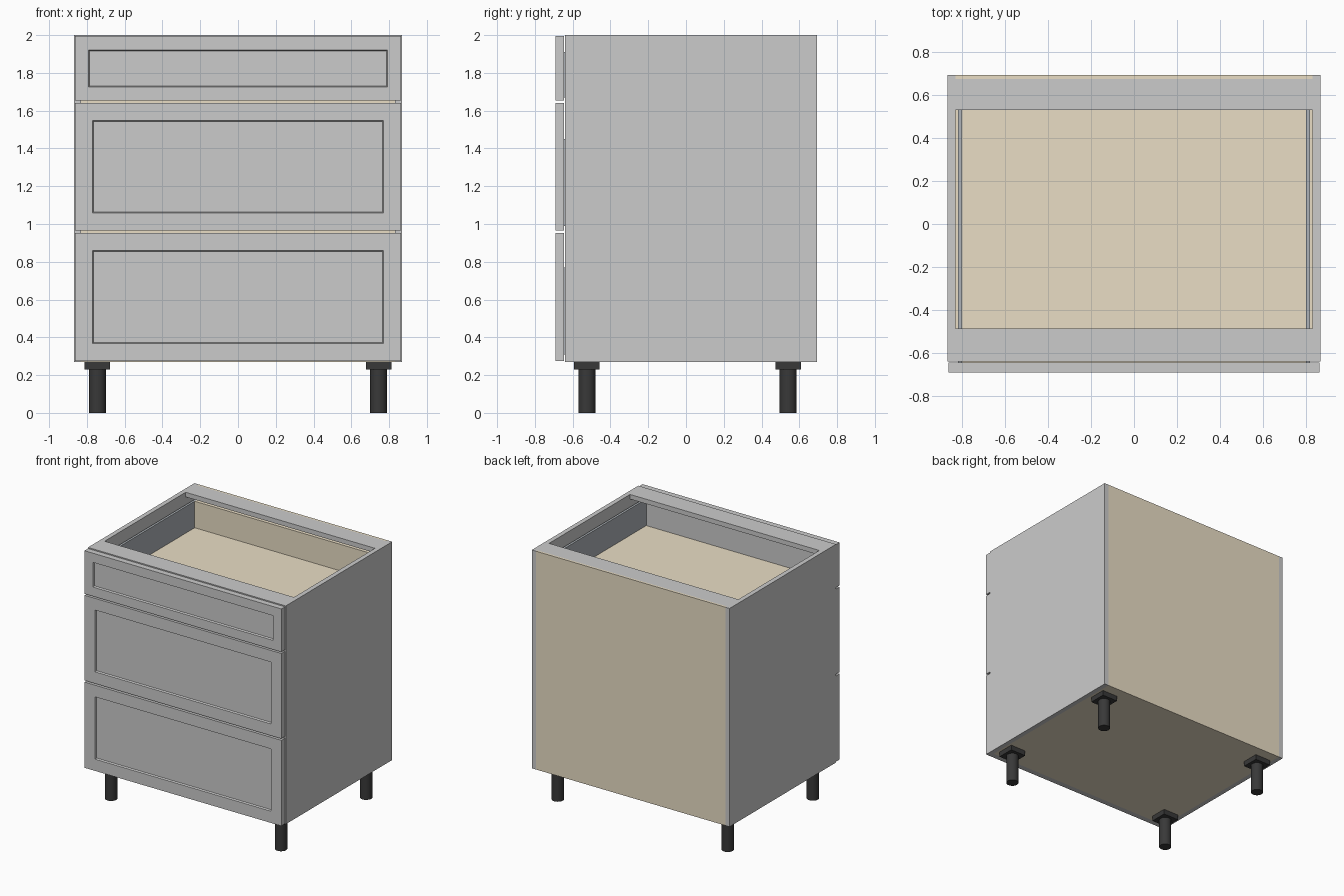
import bpy, bmesh, math

if "Cube" in bpy.data.objects:
    bpy.data.objects.remove(bpy.data.objects["Cube"])


def material(name, rgb):
    m = bpy.data.materials.new(name)
    m.diffuse_color = (*rgb, 1)
    m.use_nodes = True
    m.node_tree.nodes["Principled BSDF"].inputs["Base Color"].default_value = m.diffuse_color
    return m


TAN = material("chipboard", (0.82, 0.73, 0.56))
DARK = material("black_plastic", (0.04, 0.04, 0.04))
METAL = material("drawer_metal", (0.42, 0.45, 0.48))


def box(name, x, y, z, mat=None, frame=None):
    """Box from (min, max) ranges; frame gives a recessed panel on the -y face."""
    bm = bmesh.new()
    bmesh.ops.create_cube(bm, size=1)
    for v in bm.verts:
        v.co = [r[0] if c < 0 else r[1] for c, r in zip(v.co, (x, y, z))]
    if frame:
        bm.normal_update()
        face = min(bm.faces, key=lambda f: f.calc_center_median().y)
        bmesh.ops.inset_region(bm, faces=[face], thickness=frame)
        bmesh.ops.inset_region(bm, faces=[face], thickness=0.007)
        for v in face.verts:
            v.co.y += 0.014
    me = bpy.data.meshes.new(name)
    bm.to_mesh(me)
    bm.free()
    ob = bpy.data.objects.new(name, me)
    bpy.context.collection.objects.link(ob)
    if mat:
        me.materials.append(mat)
    return ob


W, T = 0.867, 0.037            # half width, board thickness
IN = W - T                     # inner half width
BOT, TOP = 0.27, 2.0
FRONT, BACK = -0.64, 0.693


def span(side, a, b):
    return tuple(sorted((side * a, side * b)))


# Carcass
for s, label in ((-1, "left"), (1, "right")):
    box(f"{label}_side_panel", span(s, IN, W), (FRONT, BACK), (BOT, TOP))
box("bottom_panel", (-IN, IN), (FRONT, 0.675), (BOT, BOT + T), TAN)
box("back_panel", (-IN, IN), (0.675, BACK), (BOT, TOP), TAN)
box("front_rail", (-IN, IN), (FRONT, -0.485), (TOP - T, TOP))
box("back_rail", (-IN, IN), (0.53, 0.675), (TOP - T, TOP))

# Drawers: front bottom, front top, frame width, box floor, box top
drawers = {
    "top": (1.653, 1.994, 0.103, 1.70, 1.91),
    "middle": (0.966, 1.641, 0.131, 1.02, 1.45),
    "bottom": (0.274, 0.953, 0.131, 0.34, 0.77),
}
for name, (z0, z1, frame, floor, rim) in drawers.items():
    box(f"{name}_drawer_front", (-0.863, 0.863), (-0.69, -0.645), (z0, z1), None, frame)
    box(f"{name}_drawer_floor", (-0.80, 0.80), (-0.645, 0.60), (floor - 0.03, floor), TAN)
    box(f"{name}_drawer_back", (-0.80, 0.80), (0.60, 0.635), (floor - 0.03, rim), TAN)
    for s, label in ((-1, "left"), (1, "right")):
        box(f"{name}_drawer_{label}_side", span(s, 0.80, 0.818), (-0.645, 0.635),
            (floor - 0.03, rim), METAL)

# Legs with mounting plates
for s, label in ((-1, "left"), (1, "right")):
    for y, where in ((-0.525, "front"), (0.541, "back")):
        x = s * 0.745
        box(f"{where}_{label}_leg_plate", (x - 0.068, x + 0.068),
            (y - 0.068, y + 0.068), (0.23, BOT), DARK)
        bpy.ops.mesh.primitive_cylinder_add(vertices=32, radius=0.045, depth=0.23,
                                            location=(x, y, 0.115))
        leg = bpy.context.object
        leg.name = f"{where}_{label}_leg"
        leg.data.materials.append(DARK)
        bpy.ops.object.shade_smooth_by_angle(angle=math.radians(30))
